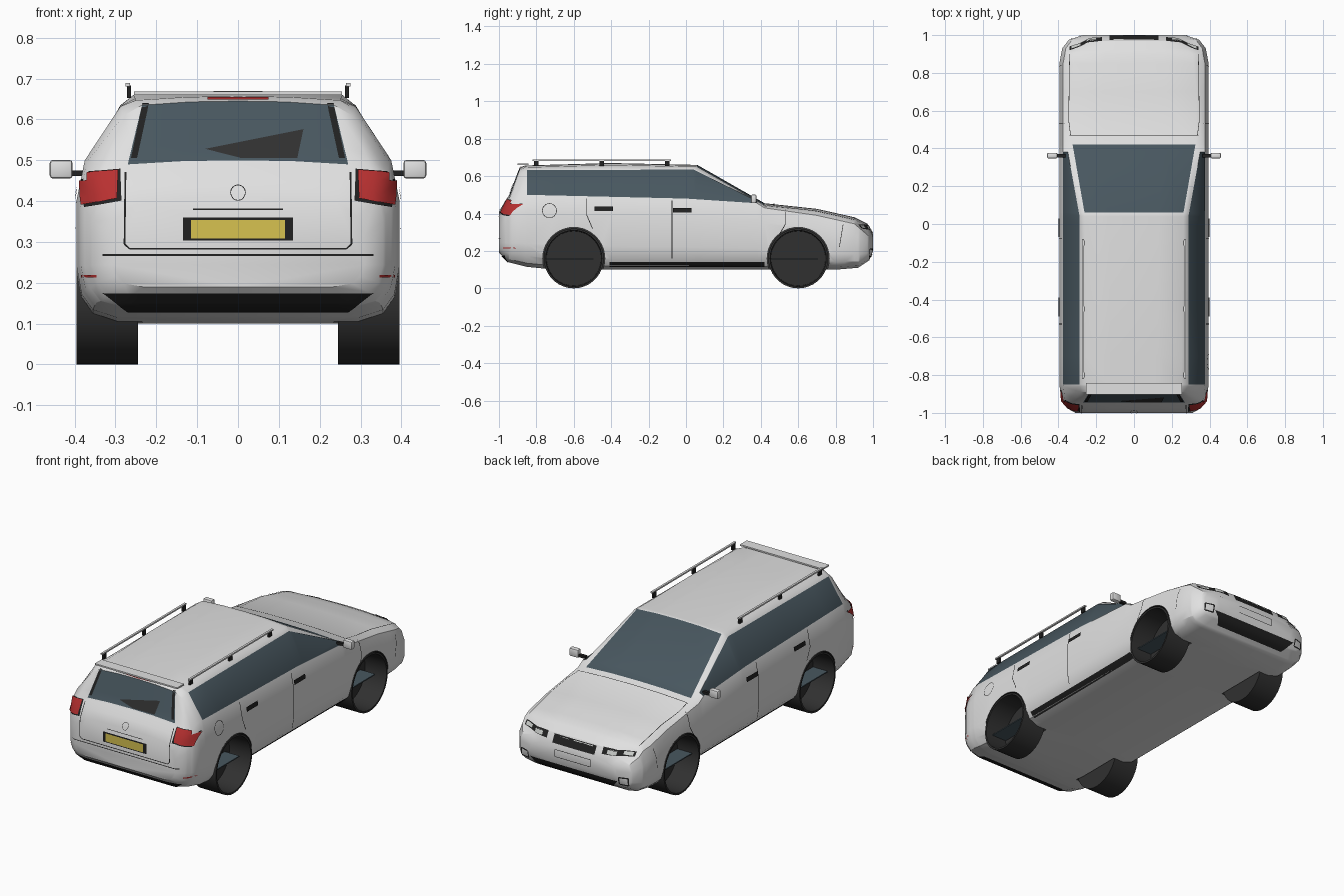
import bpy, bmesh, math
from mathutils import Vector, Matrix
from mathutils.bvhtree import BVHTree

if "Cube" in bpy.data.objects:
    bpy.data.objects.remove(bpy.data.objects["Cube"], do_unlink=True)


def material(name, r, g, b):
    m = bpy.data.materials.new(name)
    m.use_nodes = True
    m.diffuse_color = (r, g, b, 1)
    m.node_tree.nodes["Principled BSDF"].inputs["Base Color"].default_value = (r, g, b, 1)
    return m


WHITE = material("white paint", .75, .75, .75)
GLASS = material("tinted glass", .065, .095, .115)
BLACK = material("black trim", .015, .015, .015)
TYRE = material("dark rubber", .03, .03, .03)
RED = material("red lamp", .48, .03, .03)
YELLOW = material("yellow plate", .68, .54, .08)
LENS = material("pale lens", .6, .62, .6)


def make(name, bm, *mats, smooth=True):
    mesh = bpy.data.meshes.new(name)
    bm.to_mesh(mesh)
    bm.free()
    ob = bpy.data.objects.new(name, mesh)
    bpy.context.collection.objects.link(ob)
    for m in mats:
        mesh.materials.append(m)
    bpy.ops.object.select_all(action='DESELECT')
    ob.select_set(True)
    bpy.context.view_layer.objects.active = ob
    if smooth:
        bpy.ops.object.shade_smooth_by_angle(angle=math.radians(32))
    return ob


def box(name, centre, size, mat, bevel=0):
    bm = bmesh.new()
    bmesh.ops.create_cube(bm, size=1, matrix=Matrix.Translation(centre) @ Matrix.Diagonal((*size, 1)))
    if bevel:
        bmesh.ops.bevel(bm, geom=bm.edges[:], offset=bevel, segments=2, profile=.5, affect='EDGES')
    return make(name, bm, mat)


# Body guide curves: value along the length
CURVES = {
    "top": [(-1, .41), (-.965, .47), (-.945, .5), (-.89, .645), (-.86, .657), (-.4, .67), (.06, .66),
            (.42, .455), (.7, .425), (.9, .38), (.97, .345), (1, .29)],
    "bottom": [(-1, .19), (-.95, .14), (-.85, .115), (-.7, .1), (.8, .1), (.92, .11), (.98, .15), (1, .2)],
    "width": [(-1, .31), (-.975, .355), (-.93, .385), (-.85, .395), (.85, .395), (.93, .38), (.975, .345), (1, .27)],
    "shoulder": [(-1, .24), (-.945, .27), (-.89, .235), (-.86, .25), (.06, .262), (.42, .325), (.7, .33), (.9, .31), (1, .2)],
    "belt": [(-1, .36), (-.965, .43), (-.945, .46), (-.89, .495), (-.85, .5), (0, .48), (.38, .455),
             (.42, .43), (.7, .39), (.9, .345), (1, .26)],
    "pane_top": [(-1, .385), (-.965, .45), (-.945, .48), (-.89, .61), (-.85, .632), (.04, .635), (.38, .467),
                 (.42, .44), (.7, .405), (.9, .362), (1, .275)],
    "pane_width": [(-1, .28), (-.945, .325), (-.89, .28), (-.85, .288), (.04, .288), (.38, .35), (.42, .36), (.9, .345), (1, .24)],
}


def at(key, y):
    pts = CURVES[key]
    for (a, u), (b, v) in zip(pts, pts[1:]):
        if y <= b:
            return u + (v - u) * (y - a) / (b - a)
    return pts[-1][1]


def section(y):
    c = {k: at(k, y) for k in CURVES}
    w, zb, h = c["width"], c["bottom"], c["belt"] - c["bottom"]
    half = [(0, zb), (.75 * w, zb), (.9 * w, zb + .05 * h), (.97 * w, zb + .15 * h), (w, zb + .32 * h),
            (w, zb + .75 * h), (.95 * w, c["belt"]), (c["pane_width"], c["pane_top"]),
            (c["shoulder"], c["top"] - .01), (.5 * c["shoulder"], c["top"] - .002), (0, c["top"])]
    return half + [(-x, z) for x, z in half[-2:0:-1]]


# Body shell lofted through the sections
stations = sorted({y for pts in CURVES.values() for y, _ in pts})
bm = bmesh.new()
rings = [[bm.verts.new((x, y, z)) for x, z in section(y)] for y in stations]
n = len(rings[0])
for y0, y1, r0, r1 in zip(stations, stations[1:], rings, rings[1:]):
    y = (y0 + y1) / 2
    for i in range(n):
        j = (i + 1) % n
        f = bm.faces.new((r0[i], r0[j], r1[j], r1[i]))
        side = min(i, n - 1 - i)
        pane = side == 6 and -.85 < y < .38
        screen = side >= 8 and (.06 < y < .42 or -.945 < y < -.89)
        f.material_index = 1 if pane or screen else 0
bm.faces.new(rings[0])
bm.faces.new(rings[-1])
bmesh.ops.recalc_face_normals(bm, faces=bm.faces[:])
skin = BVHTree.FromBMesh(bm)
body = make("body", bm, WHITE, GLASS, TYRE, smooth=False)

# Wheel arches cut from the body
for y in (-.6, .6):
    for s in (-1, 1):
        bpy.ops.mesh.primitive_cylinder_add(vertices=40, radius=.166, depth=.3, location=(s * .385, y, .16),
                                            rotation=(0, math.pi / 2, 0))
        cutter = bpy.context.object
        cutter.hide_render = True
        for m in (WHITE, GLASS, TYRE):
            cutter.data.materials.append(m)
        for p in cutter.data.polygons:
            p.material_index = 2
        mod = body.modifiers.new("arch", 'BOOLEAN')
        mod.operation, mod.solver, mod.object = 'DIFFERENCE', 'EXACT', cutter
        bpy.context.view_layer.objects.active = body
        bpy.ops.object.modifier_apply(modifier=mod.name)
        bpy.data.objects.remove(cutter, do_unlink=True)
bpy.ops.object.select_all(action='DESELECT')
body.select_set(True)
bpy.context.view_layer.objects.active = body
bpy.ops.object.shade_smooth_by_angle(angle=math.radians(32))

# Thin plates laid onto the skin from one direction
VIEWS = {
    "rear": (lambda a, b: (a, -2, b), Vector((0, 1, 0))),
    "front": (lambda a, b: (a, 2, b), Vector((0, -1, 0))),
    "left": (lambda a, b: (2, a, b), Vector((-1, 0, 0))),
    "right": (lambda a, b: (-2, a, b), Vector((1, 0, 0))),
    "top": (lambda a, b: (a, b, 2), Vector((0, 0, -1))),
}


def plate(name, view, mat, quads, lift=.003):
    origin, ray = VIEWS[view]
    bm = bmesh.new()
    for quad in quads:
        a, b, c, d = map(Vector, quad)
        nu = max(1, math.ceil(max((b - a).length, (c - d).length) / .02))
        nv = max(1, math.ceil(max((d - a).length, (c - b).length) / .02))
        grid = []
        for i in range(nu + 1):
            row = []
            for j in range(nv + 1):
                p = a.lerp(b, i / nu).lerp(d.lerp(c, i / nu), j / nv)
                hit, normal, _, _ = skin.ray_cast(Vector(origin(*p)), ray)
                row.append(bm.verts.new(hit + normal * lift) if hit else None)
            grid.append(row)
        for i in range(nu):
            for j in range(nv):
                vs = (grid[i][j], grid[i + 1][j], grid[i + 1][j + 1], grid[i][j + 1])
                if all(vs):
                    f = bm.faces.new(vs)
                    f.normal_update()
                    if f.normal.dot(ray) > 0:
                        f.normal_flip()
    return make(name, bm, mat)


def rect(x0, x1, z0, z1):
    return [(x0, z0), (x1, z0), (x1, z1), (x0, z1)]


def seam(name, view, pts, mat=BLACK, width=.004):
    quads = []
    for p, q in zip(pts, pts[1:]):
        p, q = Vector(p), Vector(q)
        o = (q - p).orthogonal().normalized() * width / 2
        quads.append([p - o, q - o, q + o, p + o])
    plate(name, view, mat, quads)


def circle(x, z, r):
    return [(x + r * math.cos(t * math.pi / 12), z + r * math.sin(t * math.pi / 12)) for t in range(25)]


# Tailgate and rear bumper
plate("number_plate_frame", "rear", BLACK, [rect(-.135, .135, .303, .36)])
plate("number_plate", "rear", YELLOW, [rect(-.115, .115, .309, .354)], .006)
plate("rear_bumper_vent", "rear", BLACK, [[(-.27, .13), (.27, .13), (.33, .176), (-.33, .176)]])
plate("high_brake_lamp", "rear", RED, [rect(-.075, .075, .646, .652)])
plate("rear_wiper_panel", "rear", TYRE, [[(.01, .504), (.145, .504), (.16, .575), (-.08, .527)]])
seam("tailgate_badge", "rear", circle(0, .42, .018), width=.002)
seam("tailgate_handle", "rear", [(-.11, .38), (.11, .38)], width=.003)
seam("bumper_seam", "rear", [(-.33, .268), (.33, .268)])
seam("tailgate_seam", "rear", [(-.275, .47), (-.278, .295), (-.265, .283), (.265, .283), (.278, .295), (.275, .47)])
for s, label in ((-1, "right"), (1, "left")):
    def flip(pts):
        return [(s * x, z) for x, z in pts]
    # Rear lamps and screen edges
    plate(label + "_tail_lamp_frame", "rear", BLACK, [flip([(.285, .4), (.375, .385), (.384, .47), (.288, .478)])])
    plate(label + "_tail_lamp", "rear", RED, [flip([(.295, .405), (.38, .39), (.384, .468), (.293, .474)])], .007)
    plate(label + "_reflector", "rear", RED, [flip(rect(.345, .382, .213, .22))])
    plate(label + "_rear_screen_edge", "rear", BLACK, [flip([(.247, .505), (.262, .505), (.234, .638), (.218, .638)])])
    # Nose lamps and bonnet seams
    plate(label + "_headlamp_frame", "front", BLACK, [flip([(.17, .308), (.34, .318), (.34, .34), (.17, .34)])])
    plate(label + "_headlamp", "front", LENS, [flip(rect(.2, .25, .314, .333)), flip(rect(.28, .33, .32, .336))], .006)
    seam(label + "_fog_lamp", "front", flip([(.28, .17), (.33, .17), (.33, .21), (.28, .21), (.28, .17)]), width=.007)
    seam(label + "_bonnet_seam", "top", flip([(.335, .47), (.345, .55), (.34, .9)]), width=.003)
    # Flank details
    plate(label + "_sill", label, BLACK, [rect(-.41, .42, .116, .143)])
    plate(label + "_door_handles", label, BLACK, [rect(-.49, -.39, .413, .437), rect(-.07, .03, .403, .427)], .008)
    seam(label + "_middle_door_seam", label, [(-.075, .16), (-.075, .47)])
    seam(label + "_rear_door_seam", label, [(-.53, .48), (-.53, .39), (-.5, .32)])
    seam(label + "_front_door_seam", label, [(.53, .42), (.53, .34), (.5, .29)])
    seam(label + "_front_bumper_seam", label, [(.84, .34), (.82, .22)], width=.003)

    # Door mirror
    box(label + "_mirror", (s * .433, .362, .478), (.056, .03, .046), WHITE, .008)
    box(label + "_mirror_arm", (s * .388, .362, .468), (.05, .018, .014), BLACK)
    # Roof rail on posts
    box(label + "_roof_rail", (s * .27, -.45, .685), (.012, .74, .008), WHITE)
    for y in (-.8, -.45, -.1):
        box(label + "_rail_post", (s * .267, y, .668), (.01, .025, .03), BLACK)
    # Hollow wheels
    for y, end in ((-.6, "rear"), (.6, "front")):
        bm = bmesh.new()
        profile = [(.245, 0), (.245, .16), (.395, .16), (.395, .15), (.265, .146), (.265, 0)]
        edge = [bm.verts.new((s * x, y, .16 + r)) for x, r in profile]
        edges = [bm.edges.new(e) for e in zip(edge, edge[1:])]
        bmesh.ops.spin(bm, geom=edge + edges, cent=(0, y, .16), axis=(1, 0, 0), angle=math.tau, steps=36)
        bmesh.ops.remove_doubles(bm, verts=bm.verts[:], dist=.0005)
        bmesh.ops.recalc_face_normals(bm, faces=bm.faces[:])
        make(label + "_" + end + "_wheel", bm, TYRE)
        box(label + "_" + end + "_wheel_panel", (s * .31, y - .02, .156), (.09, .25, .006), GLASS)

seam("fuel_cap", "left", circle(-.73, .415, .038), width=.003)
seam("bonnet_rear_seam", "top", [(-.34, .47), (.34, .47)])
plate("grille", "front", BLACK, [rect(-.13, .13, .295, .338)])
seam("grille_bar", "front", [(-.11, .332), (.11, .332)], LENS)
seam("front_plate_outline", "front", [(-.11, .225), (.11, .225), (.11, .265), (-.11, .265), (-.11, .225)], width=.003)
plate("front_intake", "front", BLACK, [[(-.22, .13), (.22, .13), (.27, .185), (-.27, .185)]])
box("rear_spoiler", (0, -.872, .664), (.51, .06, .008), WHITE)
